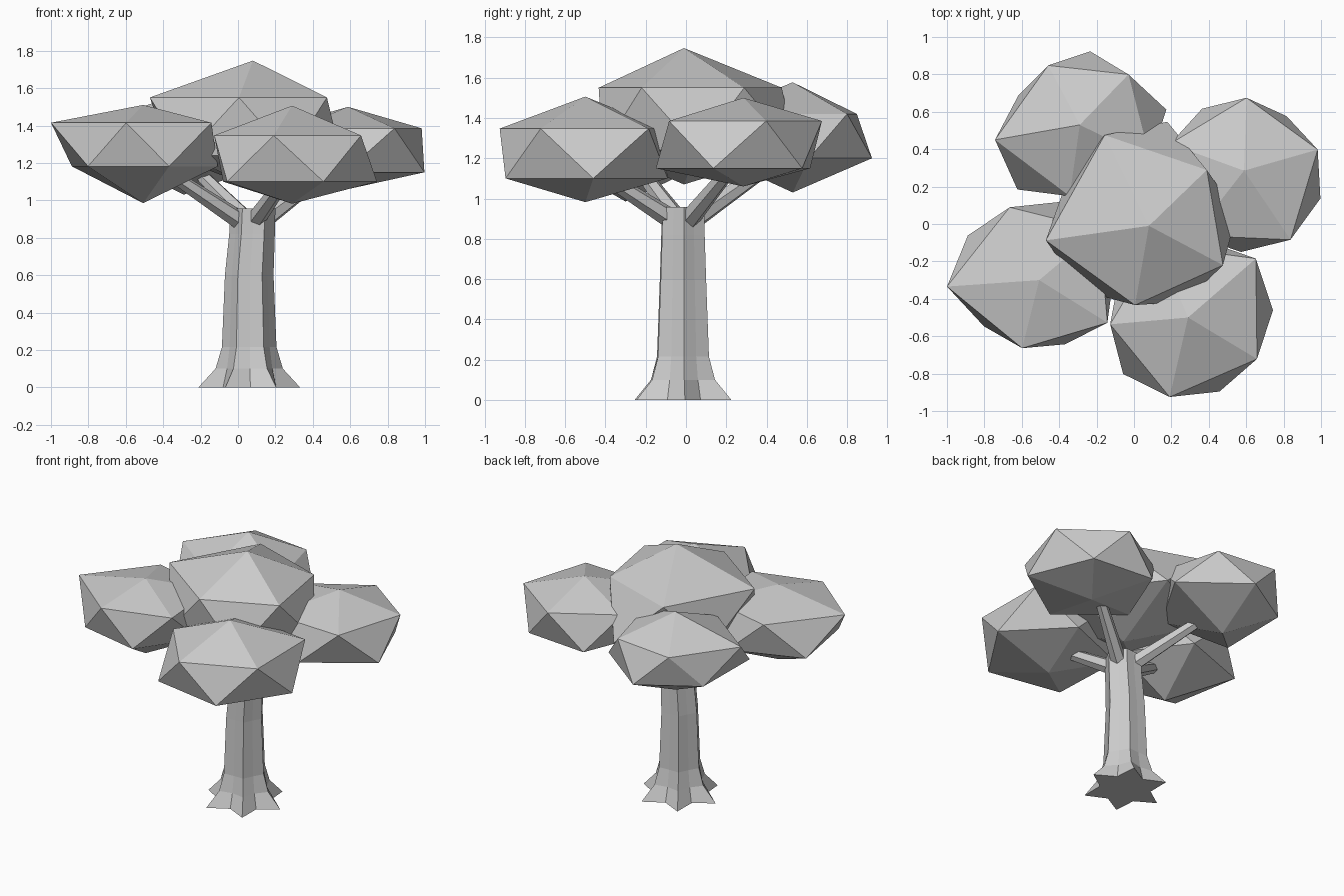
import bpy, bmesh
from math import cos, sin, radians
from mathutils import Vector

if "Cube" in bpy.data.objects:
    bpy.data.objects.remove(bpy.data.objects["Cube"])


def finish(bm, name):
    bmesh.ops.recalc_face_normals(bm, faces=bm.faces)
    mesh = bpy.data.meshes.new(name)
    bm.to_mesh(mesh)
    bm.free()
    obj = bpy.data.objects.new(name, mesh)
    bpy.context.collection.objects.link(obj)
    return obj


def ring(bm, cx, cy, z, start, radii):
    step = 360 / len(radii)
    return [bm.verts.new((cx + r * cos(radians(start + step * i)),
                          cy + r * sin(radians(start + step * i)), z))
            for i, r in enumerate(radii)]


# Trunk: six-ribbed section that flares into pointed roots
# levels: z, centre x, rib radius, valley radius
levels = [(0, .06, .272, .165), (.1, .06, .18, .14), (.215, .06, .146, .124),
          (.6, .06, .13, .11), (.82, .075, .122, .104), (.957, .08, .12, .102)]
bm = bmesh.new()
rings = [ring(bm, cx, -.015, z, 2, [tip, valley] * 6) for z, cx, tip, valley in levels]
for a, b in zip(rings, rings[1:]):
    for i in range(12):
        j = (i + 1) % 12
        bm.faces.new((a[i], a[j], b[j], b[i]))
bm.faces.new(rings[0][::-1])
bm.faces.new(rings[-1])
finish(bm, "trunk")


# Branches: tapered six-sided limbs from the trunk top into the side clumps
def branch(name, start, end):
    start, end = Vector(start), Vector(end)
    axis = end - start
    bm = bmesh.new()
    bmesh.ops.create_cone(bm, cap_ends=True, segments=6, radius1=.052, radius2=.034,
                          depth=axis.length)
    bm.transform(axis.to_track_quat('Z', 'Y').to_matrix().to_4x4())
    bmesh.ops.translate(bm, verts=bm.verts, vec=(start + end) / 2)
    finish(bm, name)


branch("branch_left", (.03, -.03, .88), (-.39, -.24, 1.16))
branch("branch_front", (.09, -.06, .89), (.27, -.45, 1.14))
branch("branch_right", (.13, .01, .89), (.5, .24, 1.17))
branch("branch_back", (.05, .03, .89), (-.23, .43, 1.17))


# Foliage: uneven icosahedrons (pole, two staggered rings of five, pole)
def clump(name, centre, heights, angle, upper, lower):
    bm = bmesh.new()
    x, y = centre
    z0, z1, z2, z3 = heights
    top, bottom = bm.verts.new((x, y, z3)), bm.verts.new((x, y, z0))
    up = ring(bm, x, y, z2, angle, upper)
    low = ring(bm, x, y, z1, angle - 36, lower)
    for i in range(5):
        j = (i + 1) % 5
        bm.faces.new((top, up[i], up[j]))
        bm.faces.new((up[i], low[i], low[j]))
        bm.faces.new((up[i], low[j], up[j]))
        bm.faces.new((bottom, low[j], low[i]))
    finish(bm, name)


clump("foliage_top", (.08, -.01), (1.07, 1.24, 1.55, 1.747), 44,
      (.43, .54, .557, .43, .448), (.475, .565, .5, .5, .45))
clump("foliage_right", (.588, .285), (1.06, 1.15, 1.385, 1.5), 16,
      (.41, .39, .42, .44, .445), (.435, .37, .4, .42, .435))
clump("foliage_front", (.289, -.5), (.982, 1.1, 1.347, 1.506), 41,
      (.48, .42, .418, .436, .43), (.456, .42, .43, .46, .43))
clump("foliage_left", (-.507, -.3), (.985, 1.182, 1.415, 1.51), 40,
      (.42, .42, .494, .375, .43), (.4, .43, .45, .385, .37))
clump("foliage_back", (-.29, .53), (1.03, 1.2, 1.42, 1.577), 46,
      (.375, .36, .46, .385, .42), (.47, .397, .364, .48, .42))
